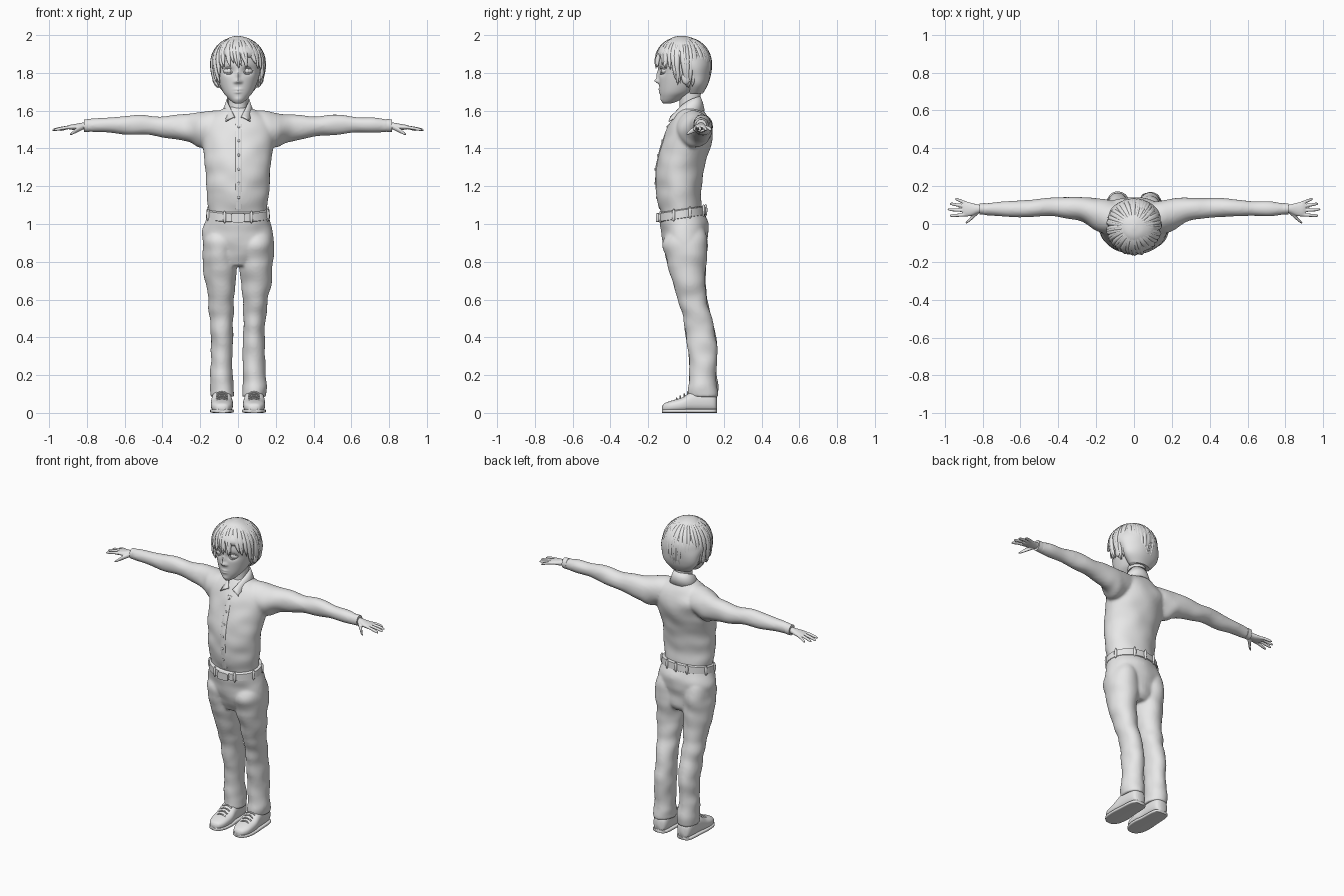
import bpy, bmesh, math, random
from mathutils import Vector, Matrix, noise

random.seed(4)
if "Cube" in bpy.data.objects:
    bpy.data.objects.remove(bpy.data.objects["Cube"], do_unlink=True)

grey = bpy.data.materials.new("light_grey")
grey.use_nodes = True
grey.diffuse_color = (0.8, 0.8, 0.8, 1)
grey.node_tree.nodes["Principled BSDF"].inputs["Base Color"].default_value = (0.8, 0.8, 0.8, 1)


def spline(rings, steps):
    """Resample rows of numbers with a Catmull-Rom curve."""
    if steps == 1:
        return rings
    rows, last = [], len(rings) - 1
    for i in range(last):
        quad = [rings[max(0, min(last, i + k))] for k in (-1, 0, 1, 2)]
        for s in range(steps):
            t = s / steps
            rows.append([0.5 * (2 * b + (c - a) * t + (2 * a - 5 * b + 4 * c - d) * t * t
                                + (3 * b - a - 3 * c + d) * t ** 3) for a, b, c, d in zip(*quad)])
    return rows + [rings[last]]


def loft(bm, axis, rings, seg=32, steps=6, power=1.0, sides=(1,)):
    """Skin oval rings (position, low, high, low, high) along an axis."""
    for side in sides:
        loops = []
        for pos, alo, ahi, blo, bhi in spline(rings, steps):
            loop = []
            for k in range(seg):
                ang = math.tau * k / seg
                c, s = [math.copysign(abs(f) ** power, f) for f in (math.cos(ang), math.sin(ang))]
                a = (alo + ahi + (ahi - alo) * c) / 2
                b = (blo + bhi + (bhi - blo) * s) / 2
                x, y, z = {"x": (pos, a, b), "y": (a, pos, b), "z": (a, b, pos)}[axis]
                loop.append(bm.verts.new((x * side, y, z)))
            loops.append(loop)
        for low, high in zip(loops, loops[1:]):
            for k in range(seg):
                n = (k + 1) % seg
                bm.faces.new((low[k], low[n], high[n], high[k]))
        bm.faces.new(loops[0])
        bm.faces.new(loops[-1])


def mid(rows):
    """Rows of (z, half width, front, back) as rings centred on x."""
    return [(z, -w, w, f, b) for z, w, f, b in rows]


def ball(bm, centre, size, sides=(1,)):
    for side in sides:
        spot = Matrix.Translation((centre[0] * side, centre[1], centre[2]))
        bmesh.ops.create_uvsphere(bm, u_segments=20, v_segments=12, radius=1,
                                  matrix=spot @ Matrix.Diagonal((*size, 1)))


def finish(name, bm, folds=0, voxel=0, smooth=4, solid=0):
    bmesh.ops.recalc_face_normals(bm, faces=bm.faces)
    bm.normal_update()
    if folds:
        for v in bm.verts:
            p = Vector((v.co.x * 9, v.co.y * 9, v.co.z * 13))
            v.co += v.normal * folds * noise.noise(p)
    mesh = bpy.data.meshes.new(name)
    for f in bm.faces:
        f.smooth = True
    bm.to_mesh(mesh)
    bm.free()
    mesh.set_sharp_from_angle(angle=math.radians(50))
    mesh.materials.append(grey)
    ob = bpy.data.objects.new(name, mesh)
    bpy.context.scene.collection.objects.link(ob)
    if solid:
        ob.modifiers.new("thickness", "SOLIDIFY").thickness = solid
    if voxel:
        fuse = ob.modifiers.new("fuse", "REMESH")
        fuse.mode, fuse.voxel_size, fuse.use_smooth_shade = "VOXEL", voxel, True
        soft = ob.modifiers.new("soften", "SMOOTH")
        soft.iterations = smooth
    return ob


def strokes(name, paths, depth):
    """Tapered round strands; each path point is (x, y, z, radius)."""
    curve = bpy.data.curves.new(name, "CURVE")
    curve.dimensions, curve.bevel_depth, curve.bevel_resolution = "3D", depth, 2
    curve.use_fill_caps = True
    for path in paths:
        line = curve.splines.new("POLY")
        line.points.add(len(path) - 1)
        for point, (x, y, z, r) in zip(line.points, path):
            point.co, point.radius = (x, y, z, 1), r
    curve.materials.append(grey)
    bpy.context.scene.collection.objects.link(bpy.data.objects.new(name, curve))


BOTH = (1, -1)

# Shirt: torso and sleeves fused
torso = mid([(1.05, .15, -.13, .085), (1.12, .158, -.147, .082), (1.2, .167, -.158, .082),
             (1.3, .172, -.157, .097), (1.4, .187, -.135, .127), (1.5, .195, -.1, .14),
             (1.56, .17, -.072, .118), (1.6, .1, -.045, .092), (1.62, .055, -.03, .08)])
sleeve = [(.06, -.03, .1, 1.46, 1.6), (.14, -.05, .125, 1.42, 1.602), (.2, -.035, .137, 1.405, 1.592),
          (.25, -.002, .142, 1.43, 1.583), (.3, .02, .143, 1.442, 1.578), (.4, .035, .14, 1.46, 1.572),
          (.5, .038, .132, 1.472, 1.577), (.6, .038, .126, 1.478, 1.57), (.7, .044, .118, 1.484, 1.562),
          (.8, .05, .109, 1.488, 1.553)]
bm = bmesh.new()
loft(bm, "z", torso, seg=48)
loft(bm, "x", sleeve, steps=8, sides=BOTH)
finish("shirt", bm, folds=.008, voxel=.009, smooth=6)

# Cuffs
bm = bmesh.new()
loft(bm, "x", [(.785, .049, .11, 1.487, 1.555), (.815, .051, .109, 1.488, 1.554)], steps=1, sides=BOTH)
finish("cuffs", bm)


def shirt_front(z):
    for low, high in zip(torso, torso[1:]):
        if low[0] <= z <= high[0]:
            return low[3] + (high[3] - low[3]) * (z - low[0]) / (high[0] - low[0])


# Button strip and buttons
bm = bmesh.new()
heights = [1.08 + .045 * i for i in range(11)]
loft(bm, "z", [(z, -.014, .02, shirt_front(z) - .005, shirt_front(z) + .02) for z in heights],
     seg=16, steps=3, power=.4)
finish("button_strip", bm)
bm = bmesh.new()
for i in range(6):
    z = 1.14 + .075 * i
    ball(bm, (.004, shirt_front(z) - .006, z), (.007, .004, .007))
finish("buttons", bm)

# Collar: folded band with pointed ends
bm = bmesh.new()
rows = []
for i in range(-20, 21):
    k = abs(i) / 20
    ang = i / 20 * math.radians(166)
    s, c = math.sin(ang), math.cos(ang)
    deep = .057 + .037 * k ** 2
    rows.append([bm.verts.new((.06 * s, .02 + deep * c, 1.675 - .11 * k ** 3)),
                 bm.verts.new((.072 * s, .02 + (deep + .012) * c, 1.645 - .075 * k ** 2)),
                 bm.verts.new((.088 * s + .045 * k ** 8 * math.copysign(1, s), .02 + (deep + .022) * c,
                               1.6 - .055 * k ** 2))])
for a, b in zip(rows, rows[1:]):
    for j in range(2):
        bm.faces.new((a[j], a[j + 1], b[j + 1], b[j]))
finish("collar", bm, solid=.006)

# Trousers: hips and legs fused
bm = bmesh.new()
loft(bm, "z", mid([(.78, .09, -.08, .08), (.82, .16, -.1, .1), (.88, .187, -.115, .108),
                   (.95, .188, -.132, .118), (1.0, .18, -.138, .12), (1.06, .163, -.135, .095)]), seg=48)
loft(bm, "z", [(.085, .018, .148, .012, .166), (.13, .018, .15, .014, .168), (.2, .028, .146, .018, .164),
               (.35, .026, .144, .008, .163), (.5, .024, .149, -.016, .138), (.6, .022, .16, -.042, .113),
               (.7, .014, .174, -.072, .104), (.8, .004, .188, -.102, .108), (.9, 0, .188, -.12, .116),
               (.97, .02, .17, -.1, .1)], steps=8, sides=BOTH)
finish("trousers", bm, folds=.01, voxel=.008, smooth=5)

# Belt, loops and buckle, tilted down toward the front
bm = bmesh.new()
loft(bm, "z", mid([(1.03, .16, -.14, .095), (1.035, .169, -.149, .105), (1.077, .167, -.149, .102),
                   (1.082, .158, -.138, .09)]), seg=64, steps=1)
for deg in (25, 70, 110, 155, 180, 205, 250, 290, 335):
    a = math.radians(deg)
    ball(bm, (.168 * math.sin(a), -.022 - .126 * math.cos(a), 1.057), (.009, .009, .033))
loft(bm, "y", [(-.16, -.036, .036, 1.033, 1.08), (-.14, -.036, .036, 1.033, 1.08)], power=.25, steps=1)
for v in bm.verts:
    v.co.z += .15 * v.co.y
finish("belt", bm)

# Shoes with soles and laces
bm = bmesh.new()
shoe = [(-.126, .07, .1, .012, .035), (-.115, .05, .12, .006, .05), (-.08, .032, .139, .004, .064),
        (-.02, .026, .144, .004, .082), (.04, .032, .14, .004, .118), (.12, .035, .135, .004, .12),
        (.153, .045, .125, .006, .1), (.164, .065, .105, .012, .08)]
loft(bm, "y", shoe, power=.8, sides=BOTH)
finish("shoes", bm)
bm = bmesh.new()
loft(bm, "y", [(y, lo - .004, hi + .004, 0, .02) for y, lo, hi, _, _ in shoe], seg=24, power=.4, sides=BOTH)
finish("soles", bm)
laces = []
for side in BOTH:
    for i in range(4):
        y, z = -.05 + .02 * i, .078 + .011 * i
        laces.append([(side * (.085 + .03 * u), y, z - .012 * u * u, 1) for u in (-1, -.5, 0, .5, 1)])
strokes("laces", laces, .004)

# Hands: palm, fingers and thumb fused
bm = bmesh.new()
loft(bm, "x", [(.78, .06, .1, 1.5, 1.54), (.82, .058, .102, 1.5, 1.537), (.86, .043, .112, 1.498, 1.53),
               (.89, .04, .118, 1.5, 1.525), (.905, .05, .11, 1.505, 1.52)], sides=BOTH)
for base, tip, reach in ((.05, .043, .975), (.07, .077, .985), (.09, .108, .975), (.107, .133, .945)):
    rows = []
    for t, r in ((0, .009), (.4, .009), (.85, .008), (1, .003)):
        y, z = base + (tip - base) * t, 1.512 - .016 * t * t
        rows.append((.875 + (reach - .875) * t, y - r, y + r, z - r, z + r))
    loft(bm, "x", rows, seg=12, steps=4, sides=BOTH)
loft(bm, "x", [(.82, .055, .075, 1.5, 1.525), (.85, .028, .055, 1.485, 1.512),
               (.875, .007, .024, 1.473, 1.492), (.89, .002, .01, 1.47, 1.478)], seg=14, sides=BOTH)
finish("hands", bm, voxel=.004, smooth=2)

# Neck
bm = bmesh.new()
loft(bm, "z", mid([(1.54, .06, -.06, .085), (1.6, .05, -.035, .075), (1.72, .052, -.035, .08)]))
finish("neck", bm)

# Head, with the face shaped by soft bumps (x, z, width, height, push)
bm = bmesh.new()
loft(bm, "z", mid([(1.637, .012, -.118, -.085), (1.647, .032, -.127, -.05), (1.67, .056, -.134, -.01),
                   (1.7, .08, -.139, .04), (1.75, .102, -.143, .085), (1.8, .116, -.146, .105),
                   (1.86, .125, -.15, .115), (1.92, .11, -.135, .1), (1.965, .065, -.08, .06),
                   (1.98, .01, -.02, 0)]), seg=96, steps=9)
bumps = [(0, 1.757, .015, .012, -.02), (0, 1.785, .009, .024, -.012), (0, 1.712, .02, .006, -.006),
         (0, 1.697, .017, .006, -.006), (0, 1.66, .02, .012, -.004)]
for s in BOTH:
    bumps += [(s * .05, 1.81, .026, .02, .016), (s * .016, 1.751, .007, .007, -.007)]
for v in bm.verts:
    if v.co.y < -.04:
        v.co.y += sum(push * math.exp(-((v.co.x - x) / w) ** 2 - ((v.co.z - z) / h) ** 2)
                      for x, z, w, h, push in bumps)
finish("head", bm)

# Eyes, irises and ears
bm = bmesh.new()
ball(bm, (.05, -.107, 1.81), (.028, .024, .02), BOTH)
ball(bm, (.048, -.127, 1.811), (.012, .006, .013), BOTH)
finish("eyes", bm)
bm = bmesh.new()
ball(bm, (.122, 0, 1.775), (.014, .024, .036), BOTH)
finish("ears", bm)

# Eyelids and brows
lines = []
for s in BOTH:
    for rise, z, wide in ((.019, 1.81, .03), (-.016, 1.81, .027), (.008, 1.842, .034)):
        lines.append([(s * (.05 + wide * u), -.131 + .012 * u + .012 * u * u,
                       z + rise * (1 - u * u), 1.2 - abs(u) * .7) for u in (-1, -.6, -.2, .2, .6, 1)])
strokes("eyelids_and_brows", lines, .004)

# Hair: cap under overlapping locks that sweep out from the crown
bm = bmesh.new()
loft(bm, "z", mid([(1.69, .07, .01, .09), (1.74, .112, 0, .115), (1.8, .13, -.035, .13),
                   (1.85, .138, -.1, .133), (1.9, .133, -.153, .122), (1.95, .1, -.125, .092),
                   (1.983, .052, -.075, .04), (1.994, .01, -.025, 0)]), seg=48)
finish("hair_cap", bm, folds=.006)
locks = []
COUNT = 54
for i in range(COUNT):
    around = math.tau * i / COUNT + random.uniform(-.05, .05)
    facing = abs((around + math.pi) % math.tau - math.pi)
    drop = min(1, max(0, (facing - .8) / .6))
    end = math.radians(-2 - 54 * drop + random.uniform(-9, 7))
    swirl, flare = random.uniform(-.1, .3), random.uniform(0, .1)
    lock = []
    for k in range(15):
        t = k / 14
        e = math.radians(82) + (end - math.radians(82)) * t
        a = around + swirl * t * t
        h = (math.cos(e) if e > 0 else math.cos(e * .6)) * (.95 + flare * max(0, t - .75) * 3)
        lock.append((.141 * h * math.sin(a), -.017 - .148 * h * math.cos(a), 1.845 + .14 * math.sin(e),
                     .35 + .75 * math.sin(math.pi * min(1, t * .95 + .05)) if t < .6
                     else 1.15 * (1 - t) ** .6 * 1.6 + .05))
    locks.append(lock)
strokes("hair_locks", locks, .0135)
